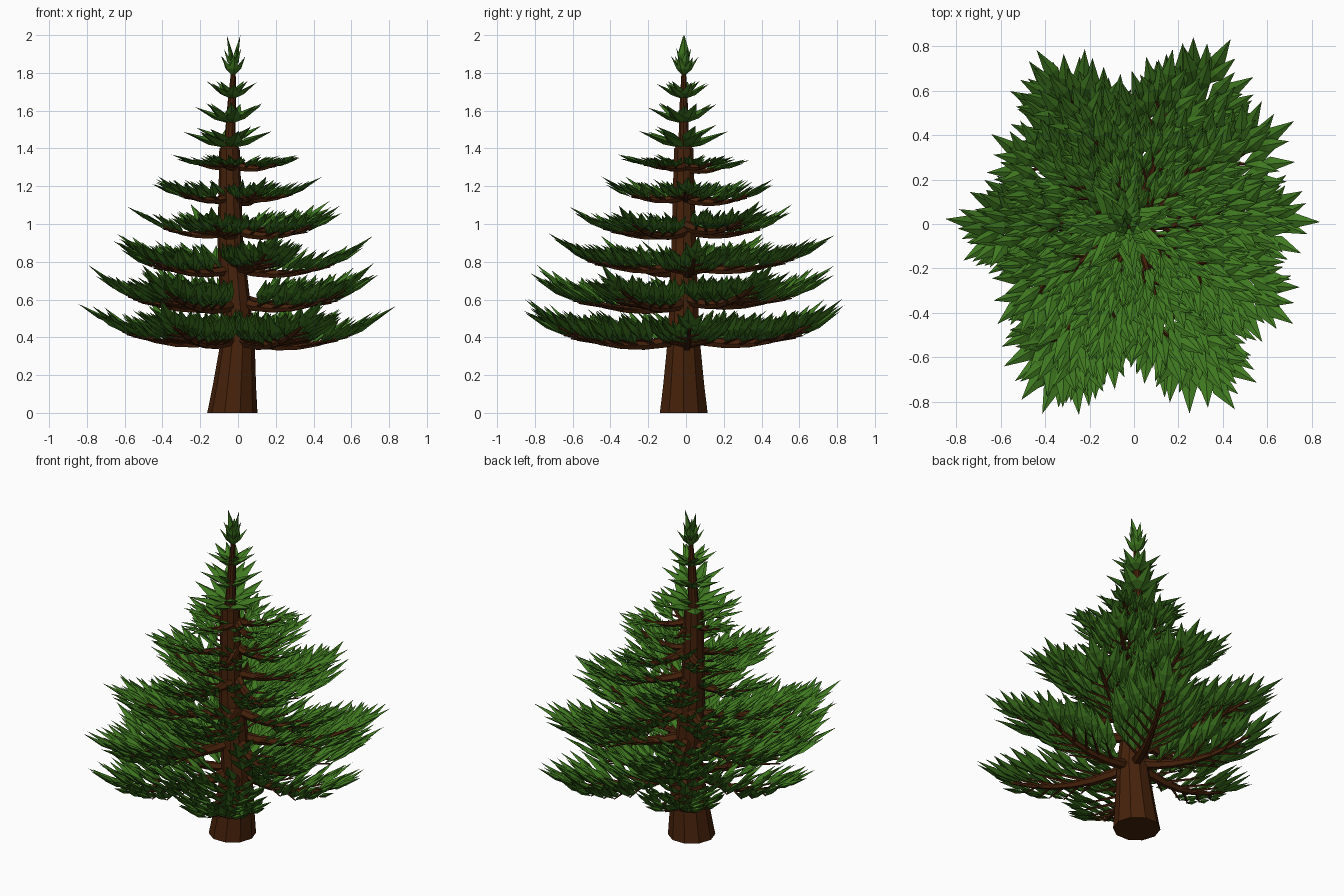
import bpy, bmesh, math, random
from mathutils import Vector

if "Cube" in bpy.data.objects:
    bpy.data.objects.remove(bpy.data.objects["Cube"])

random.seed(4)
UP = Vector((0, 0, 1))


def material(name, rgb):
    m = bpy.data.materials.new(name)
    m.diffuse_color = (*rgb, 1)
    m.use_nodes = True
    m.node_tree.nodes["Principled BSDF"].inputs["Base Color"].default_value = m.diffuse_color
    return m


BARK = material("bark brown", (0.060, 0.0155, 0.0032))
GREEN = material("needle green", (0.050, 0.190, 0.0145))


def finish(bm, name, mat):
    bmesh.ops.recalc_face_normals(bm, faces=bm.faces)
    me = bpy.data.meshes.new(name)
    bm.to_mesh(me)
    bm.free()
    me.materials.append(mat)
    ob = bpy.data.objects.new(name, me)
    bpy.context.collection.objects.link(ob)


def tube(bm, pts, radii, sides, level=False):
    """Faceted tapered tube along a path; level keeps every ring horizontal."""
    rings = []
    for i, p in enumerate(pts):
        d = UP if level else (pts[min(i + 1, len(pts) - 1)] - pts[max(i - 1, 0)]).normalized()
        a = d.cross(UP if abs(d.z) < 0.9 else Vector((0, 1, 0))).normalized()
        b = d.cross(a)
        rings.append([bm.verts.new(p + radii[i] * (a * math.cos(k * math.tau / sides)
                      + b * math.sin(k * math.tau / sides))) for k in range(sides)])
    for r, q in zip(rings, rings[1:]):
        for k in range(sides):
            bm.faces.new((r[k], r[(k + 1) % sides], q[(k + 1) % sides], q[k]))
    bm.faces.new(rings[0])
    bm.faces.new(rings[-1])


def direction(yaw, pitch):
    return Vector((math.cos(yaw) * math.cos(pitch), math.sin(yaw) * math.cos(pitch), math.sin(pitch)))


def leaf(bm, p, yaw, pitch, length, width):
    """Pointed kite-shaped needle clump."""
    d = direction(yaw, pitch)
    s = Vector((-math.sin(yaw), math.cos(yaw), 0))
    n = d.cross(s)
    m = p + d * length * 0.42
    root, tip = bm.verts.new(p), bm.verts.new(p + d * length)
    ring = [bm.verts.new(m + o) for o in (s * width / 2, n * width * 0.2, -s * width / 2, -n * width * 0.2)]
    for k in range(4):
        bm.faces.new((root, ring[k], ring[(k + 1) % 4]))
        bm.faces.new((tip, ring[(k + 1) % 4], ring[k]))


def axis(z):
    """Centre line of the slightly crooked trunk."""
    keys = [(0, -.03), (.4, 0), (.9, -.04), (1.4, -.045), (1.9, -.02), (2.1, -.01)]
    for (z0, x0), (z1, x1) in zip(keys, keys[1:]):
        if z <= z1:
            return Vector((x0 + (x1 - x0) * (z - z0) / (z1 - z0), -0.012, z))


# Trunk with a thinner leader above 1.4
bm = bmesh.new()
prof = [(0, .133), (.14, .115), (.4, .088), (.9, .068), (1.4, .054), (1.42, .03), (1.65, .022), (1.88, .008)]
tube(bm, [axis(z) for z, r in prof], [r for z, r in prof], 10, True)
finish(bm, "trunk", BARK)

# Branch tiers: height, sag, rise, leaf pitch, then azimuth in degrees and reach of each branch
TIERS = [
    (.41, .060, .05, 34, ((2, .83), (63, .94), (121, .87), (180, .83), (243, .94), (297, .95))),
    (.60, .050, .06, 33, ((33, .85), (117, .88), (182, .79), (239, .93), (329, .85))),
    (.78, .045, .05, 32, ((5, .72), (76, .79), (148, .74), (214, .75), (285, .75))),
    (.98, .040, .03, 30, ((40, .62), (112, .61), (180, .57), (255, .62), (325, .64))),
    (1.14, .030, .02, 28, ((0, .44), (70, .49), (145, .51), (215, .51), (288, .46))),
    (1.30, .020, .01, 17, ((35, .36), (105, .33), (180, .33), (250, .36), (325, .37))),
]
wood, needles = bmesh.new(), bmesh.new()
for z0, sag, rise, tilt, branches in TIERS:
    for az, reach in branches:
        L = 0.075 + 0.155 * reach / 0.85
        W = L * 0.29
        az = math.radians(az)
        R = reach - 0.8 * L
        base = Vector((-.005, -.003, z0 + random.uniform(-.02, .02)))

        def at(s):
            return base + Vector((math.cos(az) * R * s, math.sin(az) * R * s,
                                  -4 * sag * s * (1 - s) + rise * s * s))

        def pitch(s):
            """Leaves stand steeper near the trunk."""
            return math.radians(tilt + 9 * (.7 - s) + random.uniform(-5, 5))

        tube(wood, [at(k / 6) for k in range(7)],
             [(.008 + .026 * (1 - k / 6)) * (.55 + .5 * reach) for k in range(7)], 6)
        # Leaves along the top of the branch
        n = max(3, round(R / 0.1))
        for k in range(n):
            s = .15 + .85 * k / (n - 1)
            leaf(needles, at(s), az + random.uniform(-.2, .2), pitch(s) + .05, L, W)
        for side in (-.4, .4):
            leaf(needles, at(.95), az + side, pitch(1), L * .9, W)
        # Side twigs with leaves in a fan, shorter toward the pointed branch end
        m = max(2, round(R / 0.125))
        for k in range(m):
            for side in (-1, 1):
                s = .18 + .74 * (k + .25 * (side + 1)) / m
                yaw = az + side * random.uniform(.6, .8)
                tl = reach * .27 * min(1, .35 + 1.8 * s) * min(1, 1.55 * (1.02 - s) + .1)
                d = direction(yaw, .12)
                p = at(s)
                tube(wood, [p, p + d * tl], [.011 * (.4 + reach * .7), .004], 4)
                c = max(1, round(tl / 0.09))
                for j in range(c):
                    q = p + d * tl * (j + .6) / c
                    for f in (-1, 1):
                        leaf(needles, q, yaw - side * .2 + f * random.uniform(.25, .45),
                             pitch(s), L * random.uniform(.8, .95), W)
                leaf(needles, p + d * tl, yaw - side * .2, pitch(s), L * .95, W)

# Crown whorls of bare leaves: height, leaf count, pitch, length, width
for z, count, pitch, length, width in [
        (1.40, 7, 20, .26, .095), (1.43, 5, 25, .20, .08), (1.53, 7, 28, .21, .08), (1.55, 4, 32, .16, .065),
        (1.66, 7, 33, .165, .065), (1.68, 4, 38, .13, .055), (1.78, 6, 56, .13, .055), (1.81, 4, 68, .13, .05)]:
    turn = random.random()
    for k in range(count):
        leaf(needles, axis(z), turn + k * math.tau / count, math.radians(pitch + random.uniform(-4, 4)), length, width)
# Tip leaves
for yaw in (0.1, 3.2):
    leaf(needles, axis(1.83), yaw, math.radians(78), .174, .06)
finish(wood, "branches", BARK)
finish(needles, "needles", GREEN)
